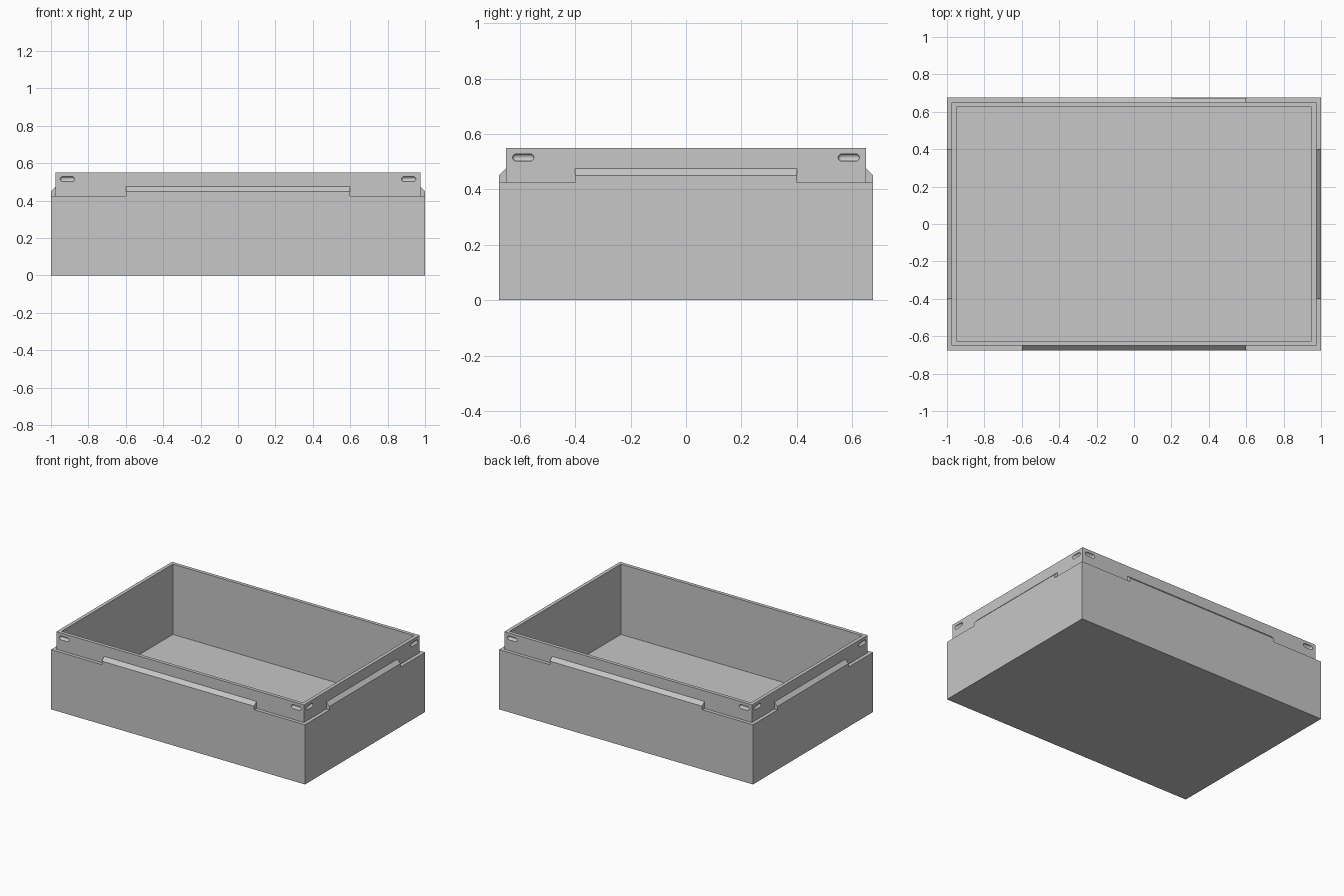
import bpy, bmesh, math
from mathutils import Matrix

cube = bpy.data.objects.get("Cube")
if cube:
    bpy.data.objects.remove(cube, do_unlink=True)

HX, HY = 1.0, 0.675       # outer half sizes
WALL = 0.025              # thickness of each wall step
LEDGE, TOP, FLOOR = 0.425, 0.55, 0.05

grey = bpy.data.materials.new("plain_grey")
grey.use_nodes = True
grey.diffuse_color = (0.57, 0.57, 0.57, 1)
grey.node_tree.nodes["Principled BSDF"].inputs["Base Color"].default_value = grey.diffuse_color


def make_object(name, bm):
    bmesh.ops.recalc_face_normals(bm, faces=bm.faces)
    mesh = bpy.data.meshes.new(name)
    bm.to_mesh(mesh)
    bm.free()
    mesh.materials.append(grey)
    obj = bpy.data.objects.new(name, mesh)
    bpy.context.collection.objects.link(obj)
    return obj


def combine(target, tool, operation):
    mod = target.modifiers.new(operation, 'BOOLEAN')
    mod.operation, mod.solver, mod.object = operation, 'EXACT', tool
    bpy.ops.object.select_all(action='DESELECT')
    bpy.context.view_layer.objects.active = target
    target.select_set(True)
    bpy.ops.object.modifier_apply(modifier=mod.name)
    bpy.data.objects.remove(tool, do_unlink=True)


# Tray: stepped profile swept around a rectangle, from the base to the inner floor
bm = bmesh.new()
rings = []
for inset, z in [(0, 0), (0, LEDGE), (WALL, LEDGE), (WALL, TOP), (2 * WALL, TOP), (2 * WALL, FLOOR)]:
    rings.append([bm.verts.new((sx * (HX - inset), sy * (HY - inset), z))
                  for sx, sy in [(-1, -1), (1, -1), (1, 1), (-1, 1)]])
for low, high in zip(rings, rings[1:]):
    for i in range(4):
        j = (i + 1) % 4
        bm.faces.new((low[i], low[j], high[j], high[i]))
bm.faces.new(rings[0])
bm.faces.new(rings[-1])
tray = make_object("tray", bm)

# The four sides: turn angle, distance to the outer face, half length of the side, half tab length
SIDES = [(0, HY, HX, 0.6), (90, HX, HY, 0.4), (180, HY, HX, 0.6), (270, HX, HY, 0.4)]

# Raised tabs with a sloped upper edge, in the middle of each side
for angle, dist, half, tab in SIDES:
    bm = bmesh.new()
    inner = dist - WALL - 0.01
    profile = [(dist, LEDGE - 0.1), (dist, 0.45), (dist - WALL, 0.475),
               (inner, 0.475), (inner, LEDGE - 0.1)]
    ends = [[bm.verts.new((x, -d, z)) for d, z in profile] for x in (-tab, tab)]
    for end in ends:
        bm.faces.new(end)
    for i in range(len(profile)):
        j = (i + 1) % len(profile)
        bm.faces.new((ends[0][i], ends[0][j], ends[1][j], ends[1][i]))
    bm.transform(Matrix.Rotation(math.radians(angle), 4, 'Z'))
    combine(tray, make_object("tab", bm), 'UNION')

# Rounded snap grooves near the ends of each rim face
bm = bmesh.new()
for angle, dist, half, tab in SIDES:
    turn = Matrix.Rotation(math.radians(angle), 4, 'Z')
    for side in (-1, 1):
        new = bmesh.ops.create_uvsphere(bm, u_segments=20, v_segments=11, radius=0.0135)["verts"]
        for v in new:
            v.co.z += math.copysign(0.025, v.co.z)
        place = Matrix.Translation((side * (half - 0.0875), WALL - dist, 0.515))
        bmesh.ops.transform(bm, verts=new, matrix=turn @ place @ Matrix.Rotation(math.pi / 2, 4, 'Y'))
combine(tray, make_object("groove_cutter", bm), 'DIFFERENCE')

bpy.ops.object.shade_smooth_by_angle(angle=math.radians(30))
